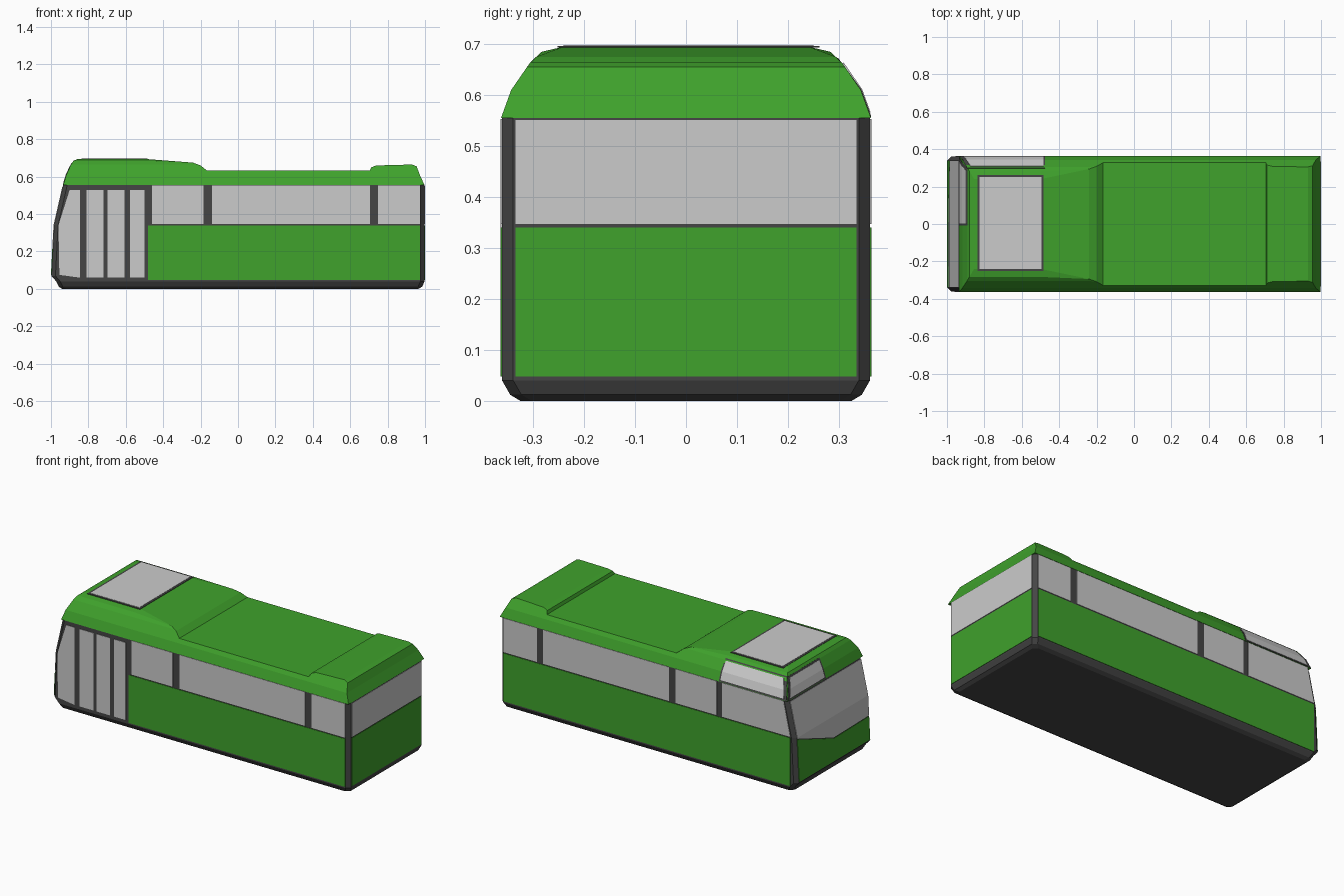
import bpy, bmesh

if "Cube" in bpy.data.objects:
    bpy.data.objects.remove(bpy.data.objects["Cube"])

def material(name, rgb):
    m = bpy.data.materials.new(name)
    m.diffuse_color = (*rgb, 1)
    m.use_nodes = True
    m.node_tree.nodes["Principled BSDF"].inputs["Base Color"].default_value = m.diffuse_color
    return m

GREEN = material("green paint", (0.05, 0.36, 0.025))
DARK = material("dark trim", (0.06, 0.06, 0.06))

def lerp(table, t):
    for (a, va), (b, vb) in zip(table, table[1:]):
        if t <= b:
            return va + (vb - va) * (t - a) / (b - a)
    return table[-1][1]

def finish(name, bm, mat):
    bmesh.ops.remove_doubles(bm, verts=bm.verts, dist=1e-5)
    bmesh.ops.recalc_face_normals(bm, faces=bm.faces)
    me = bpy.data.meshes.new(name)
    bm.to_mesh(me)
    bm.free()
    ob = bpy.data.objects.new(name, me)
    bpy.context.collection.objects.link(ob)
    if mat:
        me.materials.append(mat)
    return ob

def loft(name, rings, mat, caps=False):
    bm = bmesh.new()
    vs = [[bm.verts.new(p) for p in r] for r in rings]
    n = len(vs[0])
    for a, b in zip(vs, vs[1:]):
        for i in range(n):
            j = (i + 1) % n
            bm.faces.new((a[i], a[j], b[j], b[i]))
    if caps:
        bm.faces.new(vs[0])
        bm.faces.new(vs[-1])
    return finish(name, bm, mat)

def panel(name, faces, mat=None, thick=0.005):
    """Thin sheet lying on the body, made of one or more polygons."""
    bm = bmesh.new()
    for f in faces:
        bm.faces.new([bm.verts.new(p) for p in f])
    ob = finish(name, bm, mat)
    s = ob.modifiers.new("thickness", 'SOLIDIFY')
    s.thickness, s.offset = thick, 0
    return ob

# Dark body shell: z, front x, rear x, half width
C = 0.022
rings = []
for z, xf, xr, w in [(0, -.94, .965, .325), (.012, -.958, .985, .345), (.04, -.972, .997, .361),
                     (.07, -.998, .997, .361), (.34, -.984, .997, .361), (.555, -.935, .997, .361)]:
    rings.append([(xf + C, -w, z), (xr - C, -w, z), (xr, C - w, z), (xr, w - C, z),
                  (xr - C, w, z), (xf + C, w, z), (xf, w - C, z), (xf, C - w, z)])
loft("body_shell", rings, DARK, caps=True)

# Roof: side profile clipped by one shared cross-section
WIDTH = [(.555, .363), (.61, .343), (.665, .305), (.685, .283), (.695, .24)]
PROFILE = [(-.935, .555), (-.918, .61), (-.893, .665), (-.88, .685), (-.855, .695), (-.5, .695),
           (-.24, .675), (-.2, .66), (-.165, .632), (.705, .632), (.712, .65), (.74, .66),
           (.93, .665), (.955, .655), (.972, .61), (.997, .555)]
rings = []
for x, h in PROFILE:
    half = [(lerp(WIDTH, min(z, h)), min(z, h)) for z, _ in WIDTH]
    rings.append([(x, -y, z) for y, z in half] + [(x, y, z) for y, z in reversed(half)])
loft("roof", rings, GREEN)

# Side panels and windows
def side(name, s, pts, mat=None):
    panel(name, [[(x, s * .361, z) for x, z in pts]], mat)

def rect(x0, x1, z0, z1):
    return [(x0, z0), (x1, z0), (x1, z1), (x0, z1)]

for s, tag, x0 in ((-1, "right", -.48), (1, "left", -.955)):
    side(tag + "_lower_panel", s, rect(x0, .974, .048, .34), GREEN)
    for i, (a, b) in enumerate([(-.46, -.185), (-.14, .705), (.748, .974)]):
        side(f"{tag}_window_{i}", s, rect(a, b, .347, .553))
side("driver_window", 1, [(-.955, .347), (-.495, .347), (-.495, .553), (-.91, .553)])

# Door glass
side("door_glass_0", -1, [(-.955, .075), (-.845, .06), (-.845, .53), (-.9, .53), (-.96, .34)])
for i, (a, b) in enumerate([(-.81, -.718), (-.697, -.607), (-.578, -.5)]):
    side(f"door_glass_{i + 1}", -1, rect(a, b, .06, .53))

# Rear panel and window
for name, z0, z1, mat in (("rear_lower_panel", .048, .34, GREEN), ("rear_window", .347, .551, None)):
    panel(name, [[(.997, y, z) for y, z in rect(-.335, .335, z0, z1)]], mat)

# Front panel and windscreen, split at the crease
FRONT = [(.07, -.998), (.34, -.984), (.555, -.935)]

def front(y, z):
    return (lerp(FRONT, z), y, z)

cols = [(-.34, .22), (0, .215), (.34, .335)]
lower, glass = [], []
for (ya, za), (yb, zb) in zip(cols, cols[1:]):
    lower.append([front(ya, .075), front(yb, .075), front(yb, zb - .006), front(ya, za - .006)])
    glass.append([front(ya, za), front(yb, zb), front(yb, .34), front(ya, .34)])
    glass.append([front(ya, .34), front(yb, .34), front(yb, .548), front(ya, .548)])
panel("front_lower_panel", lower, GREEN)
panel("windscreen", glass)

# Upper glazing on the roof, each pane over a larger dark frame
NOSE = [(z, x) for x, z in PROFILE[:5]]

def nose(y, z):
    return (lerp(NOSE, z), y, z)

def slope(x, z):
    return (x, lerp(WIDTH, z), z)

def upper_front(y0, y1, y2, z0, z1):
    return [[nose(y0, z0), nose(y1, z0), nose((y1 + y2) / 2, .61), nose(y0, .61)],
            [nose(y0, .61), nose((y1 + y2) / 2, .61), nose(y2, z1), nose(y0, z1)]]

def upper_side(xb, xm, xt, x1, z0, z1):
    return [[slope(xb, z0), slope(x1, z0), slope(x1, .61), slope(xm, .61)],
            [slope(xm, .61), slope(x1, .61), slope(x1, z1), slope(xt, z1)]]

panel("front_sign_frame", upper_front(-.008, .36, .3, .557, .67), DARK, .003)
panel("front_sign_glass", upper_front(.004, .335, .285, .565, .66), None, .006)
panel("upper_side_frame", upper_side(-.932, -.916, -.89, -.475, .557, .672), DARK, .003)
panel("upper_side_glass", upper_side(-.91, -.897, -.873, -.485, .565, .662), None, .006)
for name, m, mat, t in (("roof_hatch_frame", .012, DARK, .003), ("roof_hatch_glass", 0, None, .006)):
    panel(name, [[(x, y, .695) for x, y in rect(-.825 - m, -.495 + m, -.24 - m, .25 + m)]], mat, t)
